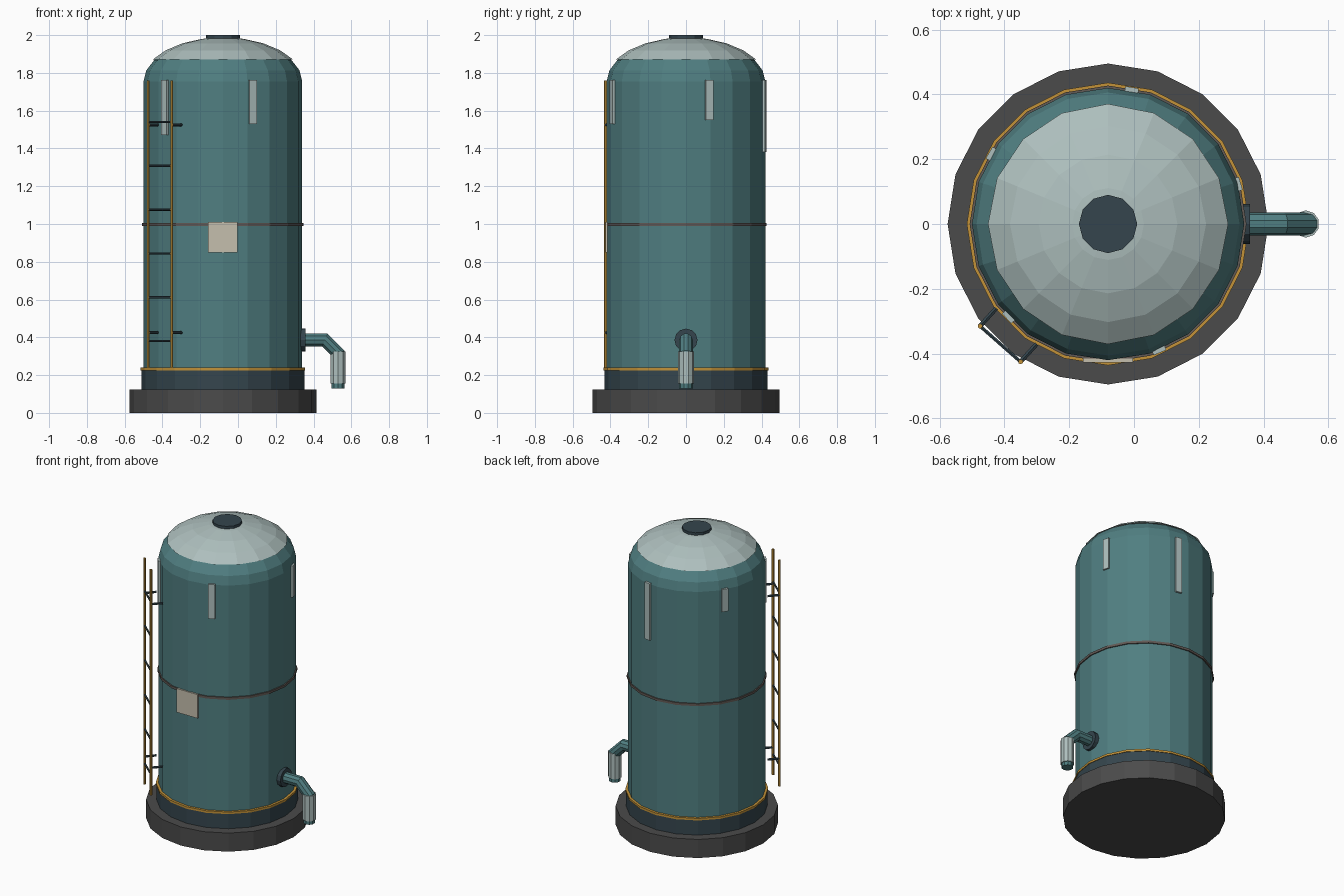
import bpy, bmesh, math
from mathutils import Vector

if "Cube" in bpy.data.objects:
    bpy.data.objects.remove(bpy.data.objects["Cube"])

CX = -0.08  # tank axis


def material(name, rgb):
    m = bpy.data.materials.new(name)
    m.diffuse_color = (*rgb, 1)
    m.use_nodes = True
    m.node_tree.nodes["Principled BSDF"].inputs["Base Color"].default_value = m.diffuse_color
    return m


TEAL = material("teal_paint", (0.08, 0.21, 0.22))
NAVY = material("dark_steel", (0.035, 0.06, 0.075))
STONE = material("dark_concrete", (0.07, 0.07, 0.07))
ORANGE = material("orange_paint", (0.55, 0.29, 0.04))
PALE = material("frost", (0.42, 0.52, 0.51))
CREAM = material("cream_plate", (0.56, 0.52, 0.42))
RUST = material("seam_brown", (0.12, 0.10, 0.09))


def finish(name, bm, mat):
    bmesh.ops.recalc_face_normals(bm, faces=bm.faces)
    me = bpy.data.meshes.new(name)
    bm.to_mesh(me)
    bm.free()
    me.materials.append(mat)
    ob = bpy.data.objects.new(name, me)
    bpy.context.collection.objects.link(ob)
    return ob


def lathe(name, profile, sides, mat, closed=False):
    """Spin (radius, z) points around the tank axis; ends capped unless closed loop."""
    bm = bmesh.new()
    rings = []
    for r, z in profile:
        rings.append([bm.verts.new((CX + r * math.cos(i * math.tau / sides),
                                    r * math.sin(i * math.tau / sides), z))
                      for i in range(sides)])
    pairs = list(zip(rings, rings[1:]))
    if closed:
        pairs.append((rings[-1], rings[0]))
    for a, b in pairs:
        for i in range(sides):
            j = (i + 1) % sides
            bm.faces.new((a[i], a[j], b[j], b[i]))
    if not closed:
        bm.faces.new(rings[0])
        bm.faces.new(rings[-1])
    return finish(name, bm, mat)


def tube(name, points, radius, sides, mat):
    """Sweep a polygon along a path with mitred bends."""
    pts = [Vector(p) for p in points]
    dirs = [(b - a).normalized() for a, b in zip(pts, pts[1:])]
    side = Vector((0, 1, 0)) if abs(dirs[0].y) < 0.5 else Vector((0, 0, 1))
    bm = bmesh.new()
    rings = []
    for k, p in enumerate(pts):
        d0, d1 = dirs[max(k - 1, 0)], dirs[min(k, len(dirs) - 1)]
        t = (d0 + d1).normalized()
        u = (side - t * side.dot(t)).normalized()
        v = t.cross(u) / max(t.dot(d1), 0.5)
        rings.append([bm.verts.new(p + radius * (u * math.cos(i * math.tau / sides)
                                                 + v * math.sin(i * math.tau / sides)))
                      for i in range(sides)])
    for a, b in zip(rings, rings[1:]):
        for i in range(sides):
            j = (i + 1) % sides
            bm.faces.new((a[i], a[j], b[j], b[i]))
    bm.faces.new(rings[0])
    bm.faces.new(rings[-1])
    return finish(name, bm, mat)


def wall_box(name, angle, dist, size, z, mat):
    """Box of (depth, width, height) standing on the tank wall at an angle."""
    bm = bmesh.new()
    bmesh.ops.create_cube(bm, size=1)
    bmesh.ops.scale(bm, vec=size, verts=bm.verts)
    ob = finish(name, bm, mat)
    a = math.radians(angle)
    ob.location = (CX + dist * math.cos(a), dist * math.sin(a), z)
    ob.rotation_euler.z = a
    return ob


def hoop(name, r, z, w, h, mat):
    return lathe(name, [(r - w, z - h), (r, z - h), (r, z + h), (r - w, z + h)], 20, mat, True)


def dome(r, h, z, angles):
    return [(r * math.cos(math.radians(a)), z + h * math.sin(math.radians(a))) for a in angles]


# Plinth, skirt, tank body with domed top
lathe("plinth", [(0.495, 0), (0.495, 0.125)], 20, STONE)
lathe("skirt", [(0.432, 0.12), (0.432, 0.225)], 20, NAVY)
lathe("tank", [(0.42, 0.2)] + dome(0.42, 0.225, 1.755, (0, 15, 30, 45, 60, 75, 85)), 20, TEAL)
hoop("base_hoop", 0.436, 0.232, 0.022, 0.007, ORANGE)
hoop("middle_seam", 0.427, 0.998, 0.016, 0.008, RUST)

# Frosted crown and its lid
lathe("frost_crown", dome(0.428, 0.233, 1.755, (30, 45, 60, 75, 85)), 16, PALE)
lathe("top_lid", [(0.09, 1.965), (0.09, 2.0)], 12, NAVY)

# Frost streaks running down the wall: angle, bottom height
for n, (ang, low) in enumerate([(-68, 1.53), (223, 1.47), (17, 1.55), (80, 1.38), (149, 1.61)]):
    wall_box(f"streak_{n}", ang, 0.42, (0.016, 0.042, 1.762 - low), (1.762 + low) / 2, PALE)

# Front plate
wall_box("front_plate", -90, 0.421, (0.012, 0.155, 0.16), 0.93, CREAM)

# Ladder: two rails, rungs and stand-off brackets
feet = [(-0.475, -0.315), (-0.35, -0.425)]
inward = Vector((0.05, 0.055, 0))
for s, (x, y) in zip(("left", "right"), feet):
    tube(f"ladder_rail_{s}", [(x, y, 0.24), (x, y, 1.76)], 0.008, 6, ORANGE)
    for z in (0.425, 1.525):
        p = Vector((x, y, z))
        tube(f"ladder_bracket_{s}", [p, p + inward], 0.008, 6, NAVY)
for i in range(6):
    z = 0.38 + i * 0.232
    tube(f"ladder_rung_{i}", [(*feet[0], z), (*feet[1], z)], 0.006, 6, NAVY)

# Outlet pipe with flange and frosted sleeve
tube("outlet_flange", [(0.325, 0, 0.385), (0.358, 0, 0.385)], 0.061, 12, NAVY)
tube("outlet_pipe", [(0.32, 0, 0.385), (0.46, 0, 0.385), (0.53, 0, 0.315), (0.53, 0, 0.13)],
     0.036, 10, TEAL)
tube("outlet_sleeve", [(0.53, 0, 0.155), (0.53, 0, 0.325)], 0.042, 10, PALE)
